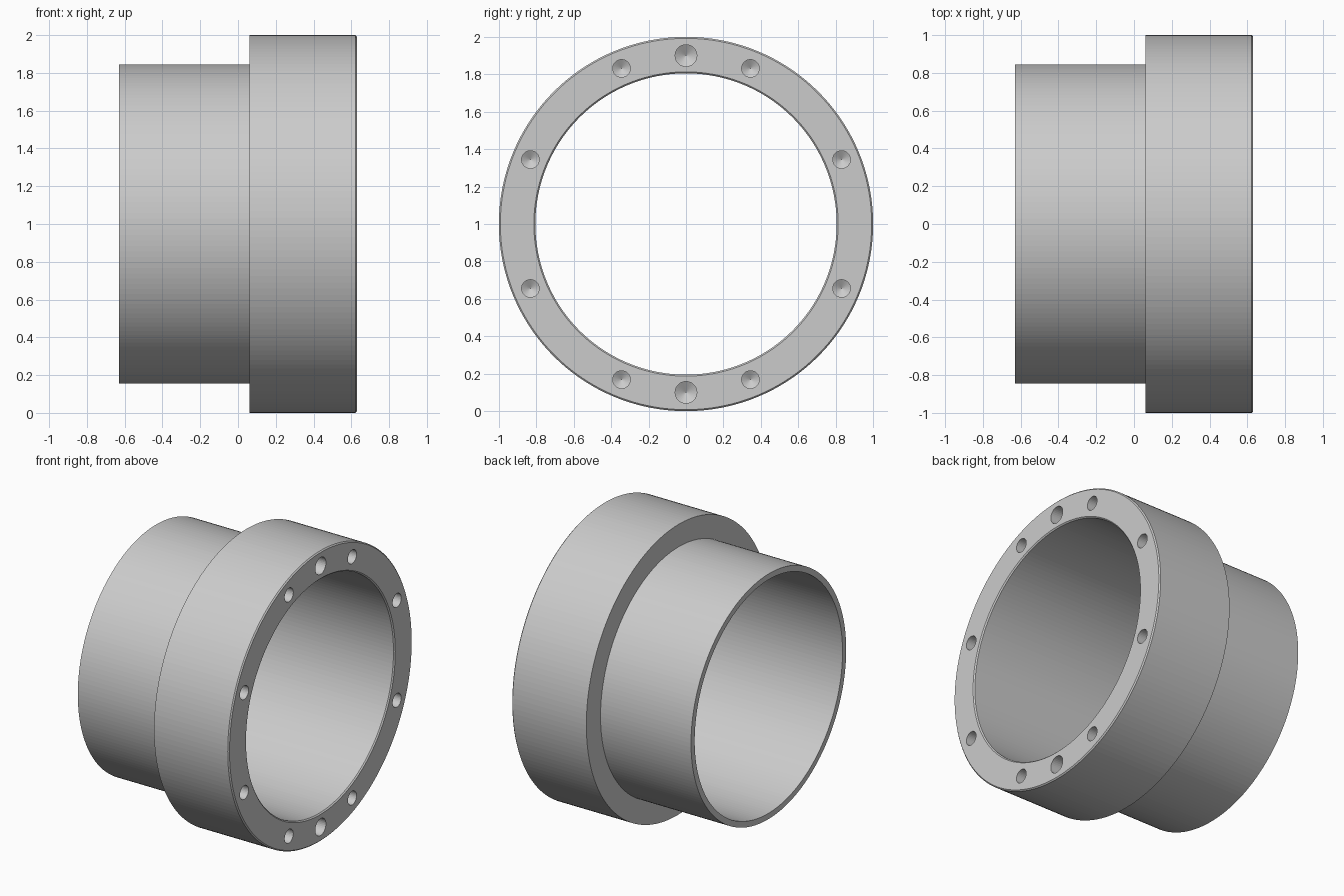
import bpy, bmesh
from math import pi, sin, cos, radians
from mathutils import Vector, Matrix

cube = bpy.data.objects.get("Cube")
if cube:
    bpy.data.objects.remove(cube, do_unlink=True)

metal = bpy.data.materials.new("light_grey")
metal.use_nodes = True
grey = (0.6, 0.6, 0.6, 1)
metal.diffuse_color = grey
metal.node_tree.nodes["Principled BSDF"].inputs["Base Color"].default_value = grey

AXIS_HEIGHT = 1.0
FRONT_X, BACK_X, STEP_X = 0.63, -0.63, 0.06
BORE, SLEEVE, FLANGE, CHAMFER = 0.805, 0.845, 1.0, 0.008


def lathe(name, profile, segments, centre):
    """Revolve (x, radius) points about an axis parallel to x."""
    bm = bmesh.new()
    rings = []
    for x, r in profile:
        count = segments if r > 0 else 1
        rings.append([bm.verts.new((x, r * sin(2 * pi * i / segments),
                                    r * cos(2 * pi * i / segments)))
                      for i in range(count)])
    for a, b in zip(rings, rings[1:] + rings[:1]):
        if len(a) == len(b) == 1:
            continue
        for i in range(segments):
            j = (i + 1) % segments
            corners = [a[i % len(a)], a[j % len(a)], b[j % len(b)], b[i % len(b)]]
            bm.faces.new(list(dict.fromkeys(corners)))
    bmesh.ops.recalc_face_normals(bm, faces=bm.faces[:])
    bm.transform(Matrix.Translation(Vector(centre)))
    mesh = bpy.data.meshes.new(name)
    bm.to_mesh(mesh)
    bm.free()
    mesh.materials.append(metal)
    obj = bpy.data.objects.new(name, mesh)
    bpy.context.collection.objects.link(obj)
    return obj


# Stepped sleeve with a thick flange, chamfered at its face
body = lathe("flanged_sleeve", [
    (BACK_X, BORE), (BACK_X, SLEEVE), (STEP_X, SLEEVE), (STEP_X, FLANGE),
    (FRONT_X - CHAMFER, FLANGE), (FRONT_X, FLANGE - CHAMFER),
    (FRONT_X, BORE + CHAMFER), (FRONT_X - CHAMFER, BORE),
], 180, (0, 0, AXIS_HEIGHT))


def drill(angle, radius, depth):
    """Cut a blind hole with a conical bottom into the flange face."""
    bottom = FRONT_X - depth
    centre = (0, 0.9 * cos(angle), AXIS_HEIGHT + 0.9 * sin(angle))
    cutter = lathe("drill_cutter", [
        (bottom - radius * 0.6, 0), (bottom, radius),
        (FRONT_X + 0.1, radius), (FRONT_X + 0.1, 0),
    ], 32, centre)
    cutter.hide_render = True
    cut = body.modifiers.new("hole", 'BOOLEAN')
    cut.operation = 'DIFFERENCE'
    cut.solver = 'EXACT'
    cut.object = cutter
    return cutter


# Eight bolt holes, plus a larger one at the top and the bottom
cutters = [drill(radians(22.5 + 45 * i), 0.047, 0.2) for i in range(8)]
cutters += [drill(a, 0.058, 0.2) for a in (pi / 2, -pi / 2)]

# Bake the holes and discard the cutters
bpy.context.view_layer.update()
graph = bpy.context.evaluated_depsgraph_get()
baked = bpy.data.meshes.new_from_object(body.evaluated_get(graph))
body.modifiers.clear()
body.data = baked
for cutter in cutters:
    bpy.data.objects.remove(cutter, do_unlink=True)
